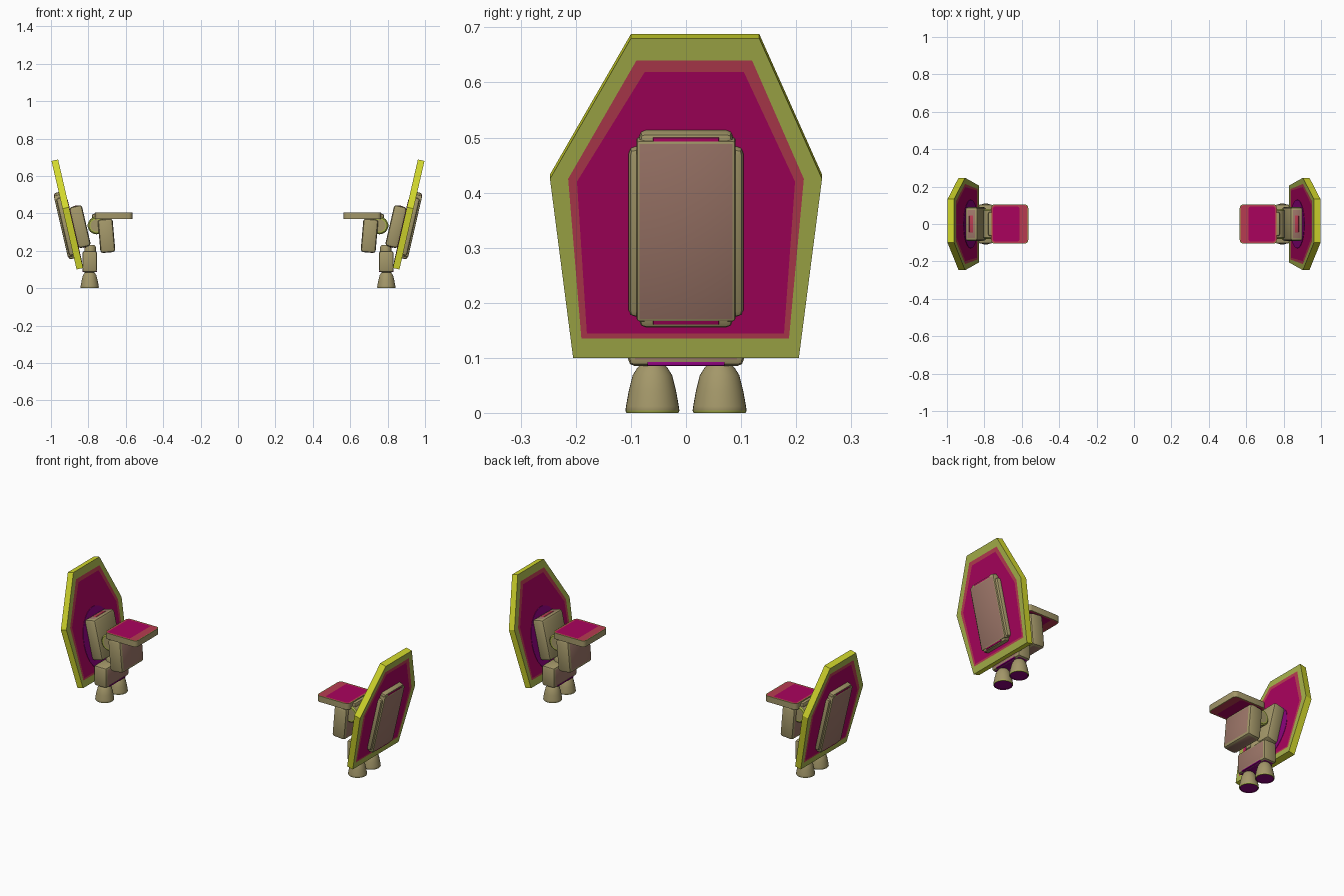
import bpy, bmesh
from math import radians, cos
from mathutils import Matrix, Vector

cube = bpy.data.objects.get("Cube")
if cube:
    bpy.data.objects.remove(cube, do_unlink=True)


def material(name, srgb):
    col = [(c / 255) ** 2.2 for c in srgb] + [1]
    m = bpy.data.materials.new(name)
    m.use_nodes = True
    m.diffuse_color = col
    m.node_tree.nodes["Principled BSDF"].inputs["Base Color"].default_value = col
    return m


MATS = [material("tan", (162, 150, 105)), material("dusty pink", (156, 118, 105)),
        material("olive", (166, 176, 76)), material("yellow green", (208, 214, 48)),
        material("brick red", (182, 62, 82)), material("crimson", (168, 10, 94)),
        material("purple", (138, 8, 124))]
TAN, PINK, OLIVE, YELLOW, RED, CRIMSON, PURPLE = range(7)


def finish(bm, name, matrix=Matrix(), smooth=True):
    """Make the part on the left (+x) and its mirror on the right."""
    bm.transform(matrix)
    for side, flip in (("left", False), ("right", True)):
        if flip:
            bm.transform(Matrix.Diagonal((-1, 1, 1, 1)))
            bmesh.ops.reverse_faces(bm, faces=bm.faces[:])
        me = bpy.data.meshes.new(side + "_" + name)
        bm.to_mesh(me)
        for m in MATS:
            me.materials.append(m)
        ob = bpy.data.objects.new(side + "_" + name, me)
        bpy.context.collection.objects.link(ob)
        if smooth:
            bpy.ops.object.select_all(action="DESELECT")
            ob.select_set(True)
            bpy.context.view_layer.objects.active = ob
            bpy.ops.object.shade_smooth_by_angle(angle=radians(35))
    bm.free()


def place(x, y, z, tilt=0):
    return Matrix.Translation((x, y, z)) @ Matrix.Rotation(radians(tilt), 4, "Y")


def inset(bm, face, width, ring, centre):
    made = bmesh.ops.inset_individual(bm, faces=[face], thickness=width, use_even_offset=True)
    for f in made["faces"]:
        f.material_index = ring
    face.material_index = centre


def facing(bm, axis):
    return max(bm.faces, key=lambda f: f.normal.dot(Vector(axis)) * f.calc_area())


def block(name, size, matrix, bevel=0.012, colours=(), body=TAN):
    bm = bmesh.new()
    bmesh.ops.create_cube(bm, size=1, matrix=Matrix.Diagonal((*size, 1)))
    bmesh.ops.bevel(bm, geom=bm.edges[:], offset=bevel, segments=2, profile=0.5, affect="EDGES")
    bm.normal_update()
    for f in bm.faces:
        f.material_index = body
    for axis, colour in colours:
        facing(bm, axis).material_index = colour
    finish(bm, name, matrix)


def lathe(name, profile, matrix, colours, steps=32):
    """Spin a (radius, height) profile about z, one colour per band."""
    bm = bmesh.new()
    rings = []
    for r, z in profile:
        rings.append([bm.verts.new(Matrix.Rotation(radians(360 * i / steps), 3, "Z") @ Vector((r, 0, z)))
                      for i in range(steps)])
    for a, b, colour in zip(rings, rings[1:], colours[1:]):
        for i in range(steps):
            j = (i + 1) % steps
            bm.faces.new((a[i], a[j], b[j], b[i])).material_index = colour
    bm.faces.new(rings[0][::-1]).material_index = colours[0]
    bm.faces.new(rings[-1]).material_index = colours[-1]
    finish(bm, name, matrix)


X, Z = (1, 0, 0), (0, 0, 1)
NX, NZ = (-1, 0, 0), (0, 0, -1)
TILT = 13


def local(points):
    """Side-on outline to coordinates along the tilted panel."""
    return [(y, (z - 0.395) / cos(radians(TILT))) for y, z in points]


# Large six-sided panel with a bright edge and nested colour bands
outline = local([(-0.205, 0.105), (0.205, 0.105), (0.247, 0.43), (0.133, 0.685), (-0.1, 0.685), (-0.247, 0.43)])
rim = local([(-0.19, 0.14), (0.187, 0.14), (0.214, 0.43), (0.12, 0.645), (-0.09, 0.645), (-0.214, 0.43)])
field = local([(-0.18, 0.149), (0.178, 0.149), (0.198, 0.425), (0.105, 0.624), (-0.075, 0.624), (-0.198, 0.425)])

bm = bmesh.new()
face = bm.faces.new([bm.verts.new((-0.018, y, z)) for y, z in outline])
moved = bmesh.ops.extrude_face_region(bm, geom=[face])["geom"]
bmesh.ops.translate(bm, verts=[v for v in moved if isinstance(v, bmesh.types.BMVert)], vec=(0.036, 0, 0))
bmesh.ops.recalc_face_normals(bm, faces=bm.faces[:])
for f in bm.faces:
    f.material_index = YELLOW
for f in (facing(bm, X), facing(bm, NX)):
    for width, shape, ring in ((0.03, rim, OLIVE), (0.01, field, RED)):
        inset(bm, f, width, ring, CRIMSON)
        for v in f.verts:
            v.co.yz = min(shape, key=lambda p: (Vector(p) - v.co.yz).length)
finish(bm, "panel", place(0.9125, 0, 0.394, TILT), smooth=False)

# Oval purple patch on the inside of the panel
bm = bmesh.new()
bmesh.ops.create_cone(bm, cap_ends=True, segments=32, radius1=1, radius2=1, depth=0.004,
                      matrix=Matrix.Diagonal((0.17, 0.13, 1, 1)))
bm.transform(Matrix.Rotation(radians(90), 4, "Y"))
for f in bm.faces:
    f.material_index = PURPLE
finish(bm, "panel_patch", place(0.9125, 0, 0.394, TILT) @ Matrix.Translation((-0.018, 0, -0.095)))

# Raised cover on the outside of the panel, with slots at its ends
block("cover", (0.05, 0.18, 0.338), place(0.923, 0, 0.335, TILT), 0.006, [(X, PINK)])
block("cover_slot", (0.046, 0.12, 0.349), place(0.923, 0, 0.335, TILT), 0.002, body=CRIMSON)
block("cover_backing", (0.044, 0.17, 0.364), place(0.923, 0, 0.335, TILT), 0.012)
block("cover_flange", (0.04, 0.208, 0.315), place(0.918, 0, 0.33, TILT), 0.012)

# Mounting block on the inside of the panel
block("mount", (0.07, 0.18, 0.225), place(0.845, 0, 0.329, TILT), 0.015, [(Z, PINK)])
block("mount_slot", (0.022, 0.09, 0.229), place(0.845, 0, 0.329, TILT), 0.002, body=RED)

# Hinge barrel between the mount and the arm
lathe("hinge", [(0.032, -0.08), (0.04, -0.08), (0.047, -0.073), (0.047, 0.073), (0.04, 0.08), (0.032, 0.08)],
      place(0.757, 0, 0.335) @ Matrix.Rotation(radians(90), 4, "X"),
      [TAN, OLIVE, OLIVE, TAN, OLIVE, OLIVE, TAN])

# Hanging body and the flat arm above it
block("hanging_body", (0.08, 0.2, 0.18), place(0.703, 0, 0.28, 5), 0.015,
      [(NX, PINK), (X, PINK), (NZ, PINK)])
block("arm_root", (0.09, 0.13, 0.04), place(0.735, 0, 0.378), 0.01)

bm = bmesh.new()
bmesh.ops.create_cube(bm, size=1, matrix=Matrix.Diagonal((0.2, 0.21, 0.034, 1)))
upright = [e for e in bm.edges if abs(e.verts[0].co.z - e.verts[1].co.z) > 0.01]
bmesh.ops.bevel(bm, geom=upright, offset=0.02, segments=3, profile=0.5, affect="EDGES")
bm.normal_update()
for axis in (Z, NZ):
    f = facing(bm, axis)
    inset(bm, f, 0.004, OLIVE, RED)
    inset(bm, f, 0.008, RED, CRIMSON)
    for v in f.verts:
        if v.co.x < 0:
            v.co.x += 0.036
finish(bm, "arm_plate", place(0.665, 0, 0.387))

# Lower body with its neck and the strip along its lower edge
block("lower_body", (0.078, 0.21, 0.114), place(0.793, 0, 0.142), 0.012,
      [(X, PINK), (NX, PINK), (NZ, PURPLE)])
block("lower_strip", (0.079, 0.14, 0.007), place(0.793, 0, 0.089), 0.001, body=PURPLE)
lathe("neck", [(0.03, 0), (0.03, 0.03), (0.022, 0.042)], place(0.79, 0, 0.19), [TAN] * 4)

# Pair of bell-shaped feet with coloured undersides
bell = [(0.043, 0.002), (0.045, 0), (0.047, 0), (0.049, 0.004), (0.048, 0.012),
        (0.043, 0.04), (0.036, 0.068), (0.028, 0.081), (0.02, 0.09)]
for name, y in (("front_foot", -0.061), ("back_foot", 0.061)):
    lathe(name, bell, place(0.793, y, 0), [PURPLE, PURPLE, OLIVE, OLIVE] + [TAN] * 6)
